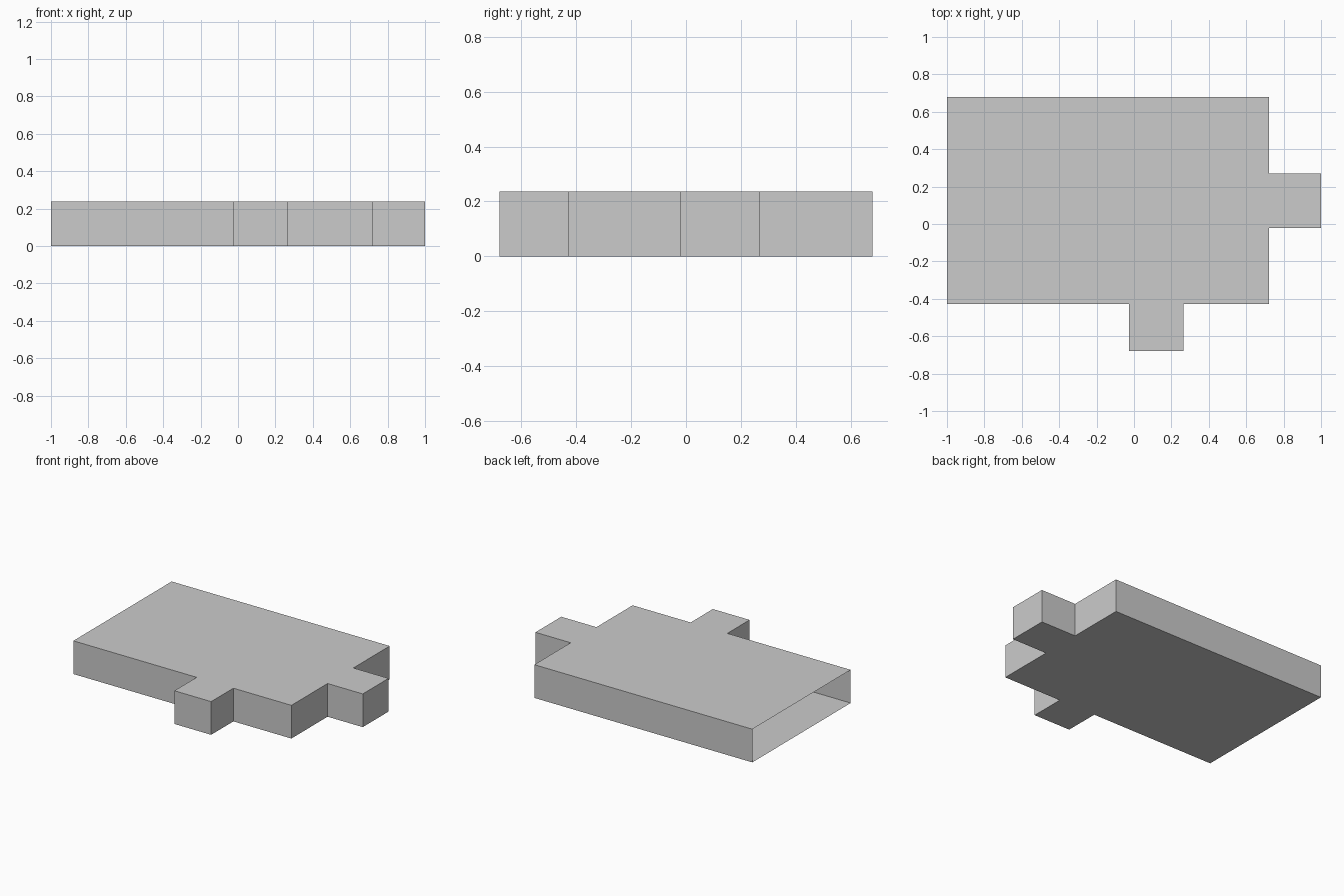
import bpy, bmesh

if "Cube" in bpy.data.objects:
    bpy.data.objects.remove(bpy.data.objects["Cube"])

HEIGHT = 0.237
# Floor outline, counter-clockwise, with a front bay and a right bay
OUTLINE = [
    (-1.0, -0.429), (-0.026, -0.429), (-0.026, -0.68), (0.264, -0.68),
    (0.264, -0.429), (0.722, -0.429), (0.722, -0.021), (1.0, -0.021),
    (1.0, 0.27), (0.722, 0.27), (0.722, 0.68), (-1.0, 0.68),
]

bm = bmesh.new()

# Floor and ceiling
floor_ring = [bm.verts.new((x, y, 0)) for x, y in OUTLINE]
roof_ring = [bm.verts.new((x, y, HEIGHT)) for x, y in OUTLINE]
bm.faces.new(floor_ring[::-1])
bm.faces.new(roof_ring)

# Walls all round, except the open left end (last outline segment)
for i in range(len(OUTLINE) - 1):
    bm.faces.new((floor_ring[i], floor_ring[i + 1], roof_ring[i + 1], roof_ring[i]))

mesh = bpy.data.meshes.new("room_shell")
bm.to_mesh(mesh)
bm.free()
shell = bpy.data.objects.new("room_shell", mesh)
bpy.context.collection.objects.link(shell)
